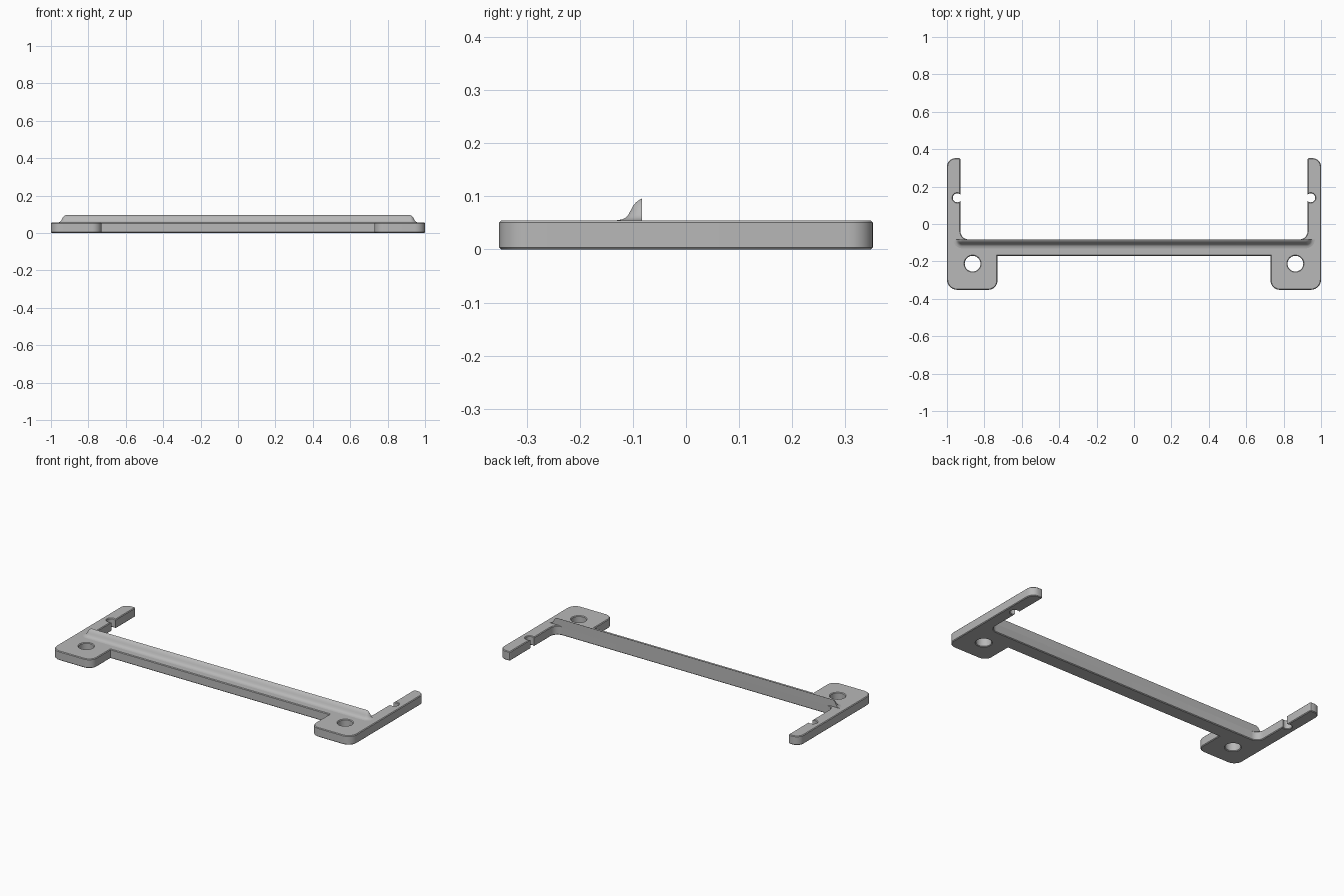
import bpy, bmesh
from math import radians, cos, sin, tan
from mathutils import Vector

if "Cube" in bpy.data.objects:
    bpy.data.objects.remove(bpy.data.objects["Cube"])

grey = bpy.data.materials.new("plain grey")
grey.diffuse_color = (0.48, 0.48, 0.48, 1)
grey.use_nodes = True
grey.node_tree.nodes["Principled BSDF"].inputs["Base Color"].default_value = grey.diffuse_color


def arc(cx, cy, r, a0, a1, n):
    """Points on an arc, angles in degrees."""
    return [(cx + r * cos(radians(a0 + (a1 - a0) * i / n)),
             cy + r * sin(radians(a0 + (a1 - a0) * i / n))) for i in range(n + 1)]


def rounded(prev, corner, nxt, r, n=8):
    """Replace a right-angled corner by a quarter arc."""
    c = Vector(corner)
    u = (Vector(prev) - c).normalized()
    v = (Vector(nxt) - c).normalized()
    pts = []
    for i in range(n + 1):
        a = radians(90 * i / n)
        pts.append(tuple(c + u * r * (1 - sin(a)) + v * r * (1 - cos(a))))
    return pts


def finish(obj):
    obj.data.materials.clear()
    obj.data.materials.append(grey)
    bpy.ops.object.select_all(action='DESELECT')
    obj.select_set(True)
    bpy.context.view_layer.objects.active = obj
    bpy.ops.object.shade_smooth_by_angle(angle=radians(30))


# Flat frame: right half of the outline, then mirrored
FRONT, BACK, TOP = -0.17, -0.083, 0.055
A, B, C, D, E = (0.73, -0.352), (1, -0.352), (1, 0.352), (0.928, 0.352), (0.928, BACK)
half = [(0.73, FRONT)]
half += rounded((0.73, FRONT), A, B, 0.05)
half += rounded(A, B, C, 0.055)
half += rounded(B, C, D, 0.045)
half += rounded(C, D, E, 0.008, 3)
half += arc(0.945, 0.14, 0.024, 135, -135, 18)      # clip notch in the arm
half += rounded(D, E, (0, BACK), 0.045)
outline = half + [(-x, y) for x, y in reversed(half)]
holes = [arc(s * 0.863, -0.212, 0.042, 0, 360, 32)[:-1] for s in (-1, 1)]

curve = bpy.data.curves.new("frame_plate", 'CURVE')
curve.dimensions = '2D'
curve.fill_mode = 'BOTH'
EDGE = 0.004                                          # small edge chamfer
curve.extrude = TOP / 2 - EDGE
curve.bevel_depth = EDGE
curve.bevel_resolution = 0
curve.offset = -EDGE
for loop in [outline] + holes:
    sp = curve.splines.new('POLY')
    sp.points.add(len(loop) - 1)
    for p, (x, y) in zip(sp.points, loop):
        p.co = (x, y, 0, 1)
    sp.use_cyclic_u = True
plate = bpy.data.objects.new("frame_plate", curve)
bpy.context.collection.objects.link(plate)
plate.location.z = TOP / 2
bpy.context.view_layer.objects.active = plate
plate.select_set(True)
bpy.ops.object.convert(target='MESH')
plate = bpy.context.object
bm = bmesh.new()
bm.from_mesh(plate.data)
bmesh.ops.remove_doubles(bm, verts=bm.verts, dist=1e-5)
bmesh.ops.recalc_face_normals(bm, faces=bm.faces)
bm.to_mesh(plate.data)
bm.free()
finish(plate)

# Raised lip: S-shaped profile (distance from back, height), revolved at both ends
profile = [(0.047, 0.045), (0.047, 0.055), (0.038, 0.0565), (0.031, 0.060), (0.026, 0.065),
           (0.021, 0.074), (0.017, 0.082), (0.011, 0.089), (0.005, 0.0935), (0, 0.096)]
columns = [(-0.92, 180 + 9 * i) for i in range(11)] + [(0.92, 270 + 9 * i) for i in range(11)]
bm = bmesh.new()
rings = [[bm.verts.new((cx + r * cos(radians(a)), BACK + r * sin(radians(a)), z))
          for r, z in profile] for cx, a in columns]
for c0, c1 in zip(rings, rings[1:]):
    for i in range(len(profile) - 1):
        bm.faces.new((c0[i], c1[i], c1[i + 1], c0[i + 1]))
bm.faces.new(rings[0] + rings[-1][::-1])              # flat back
bm.faces.new([c[0] for c in rings])                   # underside
bmesh.ops.remove_doubles(bm, verts=bm.verts, dist=1e-5)
bmesh.ops.recalc_face_normals(bm, faces=bm.faces)
mesh = bpy.data.meshes.new("raised_lip")
bm.to_mesh(mesh)
bm.free()
lip = bpy.data.objects.new("raised_lip", mesh)
bpy.context.collection.objects.link(lip)
finish(lip)
